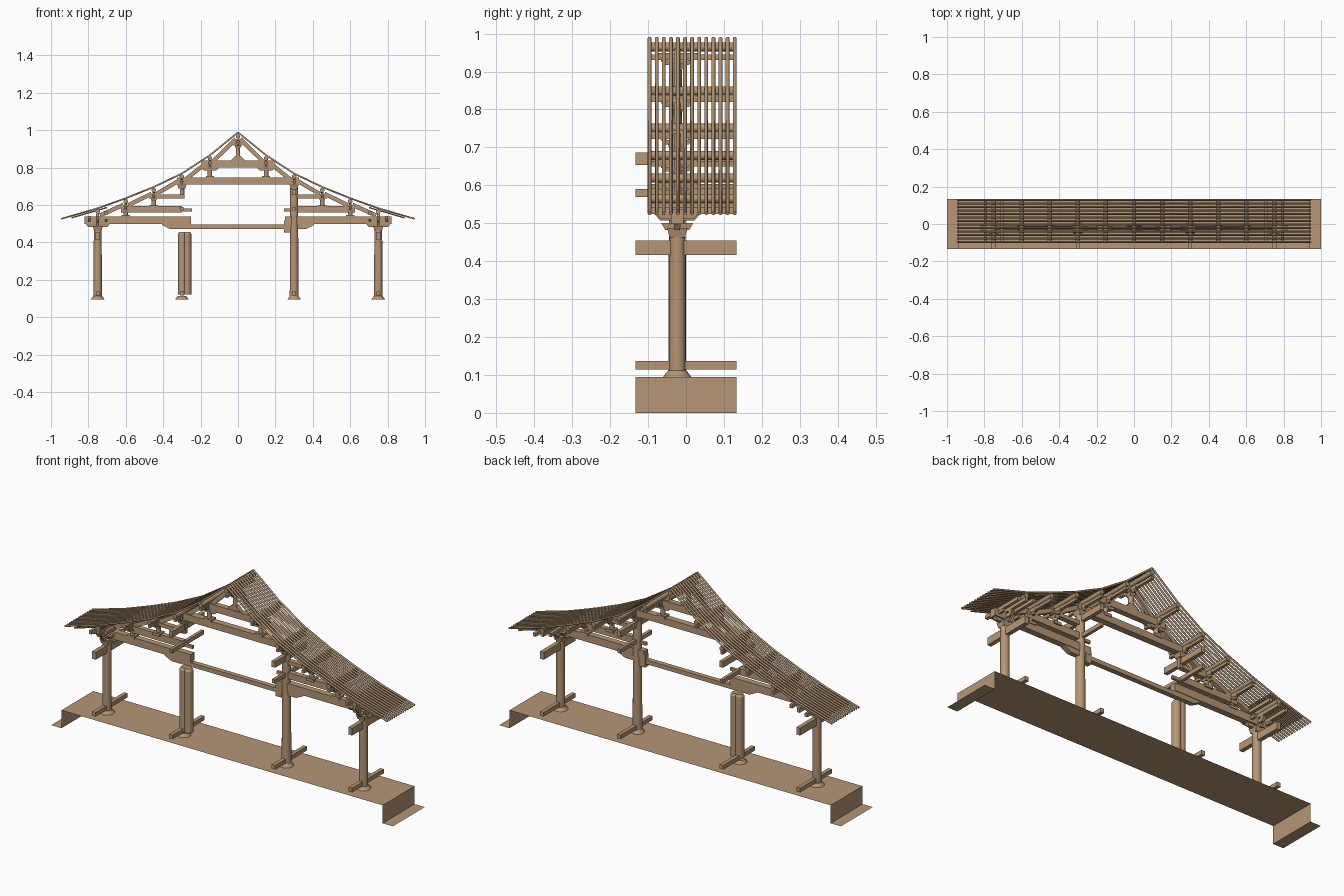
import bpy, bmesh, math
from mathutils import Vector, Matrix

if "Cube" in bpy.data.objects:
    bpy.data.objects.remove(bpy.data.objects["Cube"])

wood = bpy.data.materials.new("tan_wood")
wood.use_nodes = True
TAN = (0.46, 0.305, 0.18, 1)
wood.diffuse_color = TAN
wood.node_tree.nodes["Principled BSDF"].inputs["Base Color"].default_value = TAN

YC = -0.023            # frame centre plane
Y0, Y1 = -0.1, 0.132   # roof extent along the ridge
TIE = 0.133            # half length of tie beams


def finish(name, bm):
    mesh = bpy.data.meshes.new(name)
    bm.to_mesh(mesh)
    bm.free()
    mesh.materials.append(wood)
    ob = bpy.data.objects.new(name, mesh)
    bpy.context.collection.objects.link(ob)
    return ob


def add_box(bm, x0, x1, y0, y1, z0, z1, taper=1.0):
    """Box; taper scales its bottom face."""
    cx, cy = (x0 + x1) / 2, (y0 + y1) / 2
    size = Matrix.Diagonal((x1 - x0, y1 - y0, z1 - z0, 1))
    place = Matrix.Translation((cx, cy, (z0 + z1) / 2))
    new = bmesh.ops.create_cube(bm, size=1, matrix=place @ size)["verts"]
    for v in new:
        if v.co.z < (z0 + z1) / 2:
            v.co.x = cx + (v.co.x - cx) * taper
            v.co.y = cy + (v.co.y - cy) * taper


def box(name, *dims):
    bm = bmesh.new()
    add_box(bm, *dims)
    return finish(name, bm)


def rod(name, a, b, r1, r2=None, sides=16):
    """Round bar between two points, smooth around its side."""
    a, b = Vector(a), Vector(b)
    d = b - a
    bm = bmesh.new()
    m = Matrix.Translation((a + b) / 2) @ d.to_track_quat('Z', 'Y').to_matrix().to_4x4()
    bmesh.ops.create_cone(bm, cap_ends=True, segments=sides, radius1=r1,
                          radius2=r1 if r2 is None else r2, depth=d.length, matrix=m)
    for f in bm.faces:
        f.smooth = len(f.verts) == 4
    return finish(name, bm)


def plate(name, outline, thick):
    """Outline in x and z, extruded along y about the frame plane."""
    bm = bmesh.new()
    face = bm.faces.new([bm.verts.new((x, YC - thick / 2, z)) for x, z in outline])
    out = bmesh.ops.extrude_face_region(bm, geom=[face])["geom"]
    for v in out:
        if isinstance(v, bmesh.types.BMVert):
            v.co.y += thick
    bmesh.ops.recalc_face_normals(bm, faces=bm.faces)
    return finish(name, bm)


def beam(name, x0, x1, z0, z1, thick=0.026):
    return box(name, x0, x1, YC - thick / 2, YC + thick / 2, z0, z1)


def strut(name, a, b, w=0.022, thick=0.018):
    a, b = Vector(a), Vector(b)
    d = (b - a).normalized() * w / 2
    n = Vector((-d.y, d.x))
    return plate(name, [a - n, b - n, b + n, a + n], thick)


def bracket(name, x, top, wide=0.11):
    """Bearing block, two crossing arms and small blocks under a purlin."""
    bm = bmesh.new()
    h = wide / 2
    z = top - 0.052
    add_box(bm, x - 0.017, x + 0.017, YC - 0.018, YC + 0.018, z, z + 0.018, 0.7)
    add_box(bm, x - 0.007, x + 0.007, YC - h * 0.7, YC + h * 0.7, z + 0.014, z + 0.026, 0.8)
    for y in (YC - h * 0.65, YC, YC + h * 0.65):
        add_box(bm, x - 0.01, x + 0.01, y - 0.01, y + 0.01, z + 0.024, z + 0.035, 0.7)
    add_box(bm, x - 0.007, x + 0.007, YC - h, YC + h, z + 0.035, z + 0.046, 0.85)
    add_box(bm, x - 0.03, x + 0.03, YC - 0.007, YC + 0.007, z + 0.016, z + 0.03, 0.8)
    return finish(name, bm)


# Platform: folded sheet with open front and back
bm = bmesh.new()
rows = [[bm.verts.new((x, y, z)) for y in (-TIE, TIE)]
        for x, z in ((-1, 0), (-0.94, 0), (-0.94, 0.095), (0.94, 0.095), (0.94, 0), (1, 0))]
for p, q in zip(rows, rows[1:]):
    bm.faces.new((p[0], q[0], q[1], p[1]))
finish("platform", bm)

# Roof line from ridge to eave
roof = [(0, 0.988), (0.15, 0.866), (0.3, 0.768), (0.45, 0.696),
        (0.6, 0.636), (0.75, 0.582), (0.945, 0.526)]


def rafters(name, path, radius, count=13):
    cu = bpy.data.curves.new(name, 'CURVE')
    cu.dimensions = '3D'
    cu.bevel_depth = radius
    cu.bevel_resolution = 1
    cu.use_fill_caps = True
    for i in range(count):
        y = -0.096 + i * 0.0187
        sp = cu.splines.new('POLY')
        sp.points.add(len(path) - 1)
        for pt, (x, z) in zip(sp.points, path):
            pt.co = (x, y, z, 1)
    cu.materials.append(wood)
    ob = bpy.data.objects.new(name, cu)
    bpy.context.collection.objects.link(ob)


for s, side in ((-1, "right"), (1, "left")):
    rafters(side + "_rafters", [(s * x, z) for x, z in roof], 0.005)
    rafters(side + "_eave_rafters", [(s * 0.7, 0.586), (s * 0.89, 0.531)], 0.004)

    # Purlins with brackets, and struts that follow the slope
    for i, (x, z) in enumerate(roof[1:6]):
        rod(side + "_purlin", (s * x, Y0, z - 0.017), (s * x, Y1, z - 0.017), 0.012)
        box(side + "_purlin_tie", s * x - 0.007, s * x + 0.007, Y0, Y1, z - 0.046, z - 0.032)
        if i < 4:
            bracket(side + "_purlin_bracket", s * x, z - 0.022)
        px, pz = roof[i]
        strut(side + "_strut", (s * (x - 0.012), z - 0.038), (s * (px + 0.012), pz - 0.036))

    # Posts between the tiers
    for x, z0, z1 in ((0.6, 0.53, 0.575), (0.45, 0.585, 0.63), (0.15, 0.74, 0.805)):
        rod(side + "_short_post", (s * x, YC, z0), (s * x, YC, z1), 0.012)
        box(side + "_post_foot", s * x - 0.022, s * x + 0.022, YC - 0.02, YC + 0.02, z0, z0 + 0.015)

    # Tier beams
    lo, hi = sorted((s * 0.245, s * 0.62))
    beam(side + "_second_beam", *sorted((s * 0.3, s * 0.625)), 0.56, 0.595)
    beam(side + "_second_beam_tenon", *sorted((s * 0.245, s * 0.31)), 0.565, 0.58, 0.014)
    beam(side + "_third_beam", *sorted((s * 0.3, s * 0.475)), 0.635, 0.655)
    beam(side + "_main_beam", *sorted((s * 0.25, s * 0.82)), 0.498, 0.538, 0.032)
    plate(side + "_main_beam_bracket", [(s * x, z) for x, z in (
        (0.25, 0.52), (0.25, 0.472), (0.365, 0.472), (0.405, 0.492), (0.405, 0.5), (0.25, 0.5))][1:], 0.026)

    # Eave column with base, ties and cluster of brackets
    x = s * 0.75
    rod(side + "_eave_column", (x, YC, 0.1), (x, YC, 0.465), 0.0225, 0.021, 24)
    rod(side + "_eave_column_base", (x, YC, 0.095), (x, YC, 0.112), 0.037, 0.024, 24)
    box(side + "_eave_tie", x - 0.011, x + 0.011, -TIE, TIE, 0.416, 0.455)
    bm = bmesh.new()
    add_box(bm, x - 0.027, x + 0.027, YC - 0.027, YC + 0.027, 0.462, 0.488, 0.75)
    add_box(bm, x - 0.008, x + 0.008, YC - 0.042, YC + 0.042, 0.482, 0.5, 0.75)
    add_box(bm, x - 0.008, x + 0.008, YC - 0.06, YC + 0.06, 0.507, 0.524, 0.75)
    add_box(bm, x - 0.065, x + 0.065, YC - 0.009, YC + 0.009, 0.482, 0.5, 0.8)
    for d in (-0.045, 0, 0.045):
        add_box(bm, x + d - 0.012, x + d + 0.012, YC - 0.012, YC + 0.012, 0.498, 0.51, 0.7)
        add_box(bm, x - 0.011, x + 0.011, YC + d - 0.011, YC + d + 0.011, 0.522, 0.534, 0.7)
        add_box(bm, x + d - 0.007, x + d + 0.007, YC - 0.055, YC + 0.055, 0.512, 0.526, 0.8)
    finish(side + "_eave_bracket", bm)
    for d in (-0.045, 0, 0.045):
        z = 0.545 - s * d * 0.25
        box(side + "_eave_purlin", x + d - 0.008, x + d + 0.008, Y0, Y1, z - 0.01, z + 0.008)

    # Inner column line: base, head block and ties
    x = s * 0.3
    rod(side + "_inner_column_base", (x, YC, 0.095), (x, YC, 0.112), 0.035, 0.024, 24)
    box(side + "_inner_upper_tie", x - 0.01, x + 0.01, -TIE, TIE, 0.654, 0.686)
    box(side + "_inner_lower_tie", x - 0.008, x + 0.008, -TIE, TIE, 0.569, 0.59)
    box(side + "_inner_head_block", x - 0.025, x + 0.025, YC - 0.025, YC + 0.025, 0.688, 0.71, 0.75)
    for cx in (x, s * 0.75):
        box(side + "_ground_tie", cx - 0.01, cx + 0.01, -TIE, TIE, 0.115, 0.137)

    # Chamfered cushion under the upper beam
    plate(side + "_upper_beam_cushion", [(s * a, z) for a, z in (
        (0.1, 0.8), (0.115, 0.785), (0.185, 0.785), (0.2, 0.8))], 0.022)

# Full inner column, and the cut pair of shafts on the other side
rod("left_inner_column", (0.3, YC, 0.1), (0.3, YC, 0.69), 0.0235, 0.021, 24)
for x in (-0.298, -0.272):
    rod("cut_column", (x, YC, 0.12), (x, YC, 0.445), 0.0225, sides=24)
    rod("cut_column_top", (x, YC, 0.445), (x, YC, 0.456), 0.0225, 0.016, 24)
beam("right_hanging_post", -0.302, -0.285, 0.635, 0.71, 0.02)
beam("left_beam_shoulder", 0.245, 0.28, 0.452, 0.518, 0.03)

# Central beams
beam("low_tie_beam", -0.26, 0.26, 0.472, 0.494, 0.026)
beam("great_beam", -0.325, 0.325, 0.71, 0.746, 0.034)
beam("upper_beam", -0.195, 0.195, 0.8, 0.837, 0.03)

# Ridge: purlin, post and foot
rod("ridge_purlin", (0, Y0, 0.965), (0, Y1, 0.965), 0.012)
box("ridge_tie", -0.007, 0.007, Y0, Y1, 0.93, 0.945)
rod("ridge_post", (0, YC, 0.835), (0, YC, 0.91), 0.012)
plate("ridge_post_foot", [(-0.04, 0.836), (0.04, 0.836), (0.015, 0.862), (-0.015, 0.862)], 0.024)
bracket("ridge_bracket", 0, 0.955)
